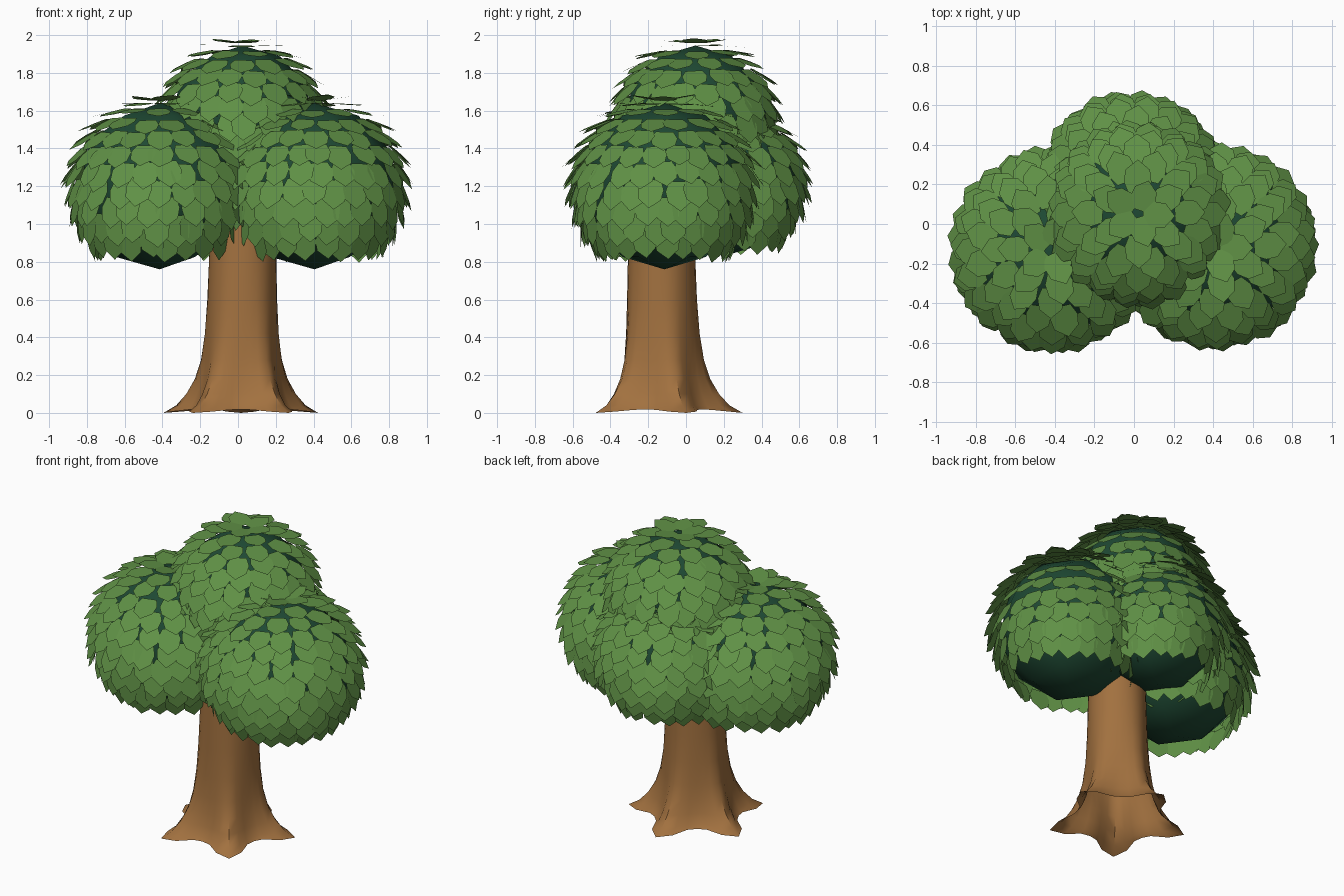
import bpy, bmesh, math, random
from mathutils import Vector

if "Cube" in bpy.data.objects:
    bpy.data.objects.remove(bpy.data.objects["Cube"])

random.seed(4)


def material(name, color):
    m = bpy.data.materials.new(name)
    m.diffuse_color = (*color, 1)
    m.use_nodes = True
    m.node_tree.nodes["Principled BSDF"].inputs["Base Color"].default_value = m.diffuse_color
    return m


BARK = material("bark", (0.36, 0.165, 0.05))
LEAF = material("leaf", (0.115, 0.28, 0.06))
CORE = material("dark_foliage", (0.013, 0.065, 0.033))


def finish(name, bm, mat, smooth=False):
    mesh = bpy.data.meshes.new(name)
    bm.to_mesh(mesh)
    bm.free()
    mesh.materials.append(mat)
    for p in mesh.polygons:
        p.use_smooth = smooth
    ob = bpy.data.objects.new(name, mesh)
    bpy.context.collection.objects.link(ob)
    return ob


# Trunk: round on top, flaring into five pointed roots, open underneath
def trunk(cx, cy):
    # height, radius along a root, radius between roots
    profile = [(0.0, 0.43, 0.27), (0.04, 0.36, 0.25), (0.1, 0.305, 0.228),
               (0.18, 0.258, 0.208), (0.28, 0.225, 0.196), (0.42, 0.202, 0.187),
               (0.6, 0.188, 0.182), (0.85, 0.178, 0.177), (1.2, 0.165, 0.165)]
    n = 30
    bm = bmesh.new()
    rings = []
    for z, root, valley in profile:
        ring = []
        for i in range(n):
            a = 2 * math.pi * i / n
            w = ((1 + math.cos(5 * a)) / 2) ** 1.7
            r = valley + (root - valley) * w
            lift = 0.018 * (1 - w) if z == 0 else 0
            ring.append(bm.verts.new((cx + 0.012 * z - r * math.sin(a),
                                      cy + r * math.cos(a), z + lift)))
        rings.append(ring)
    for lo, hi in zip(rings, rings[1:]):
        for i in range(n):
            j = (i + 1) % n
            bm.faces.new((lo[i], lo[j], hi[j], hi[i]))
    bm.faces.new(rings[-1])
    ob = finish("trunk", bm, BARK, True)
    bpy.context.view_layer.objects.active = ob
    ob.select_set(True)
    bpy.ops.object.shade_smooth_by_angle(angle=math.radians(50))
    ob.select_set(False)


# Leaf outline: (across, along), narrow base, wide shoulders, pointed tip
OUTLINE = [(-0.045, 0.0), (0.045, 0.0), (0.068, 0.055), (0.06, 0.115),
           (0.0, 0.165), (-0.06, 0.115), (-0.068, 0.055)]


def add_leaf(bm, center, radius, polar, azim):
    out = Vector((math.sin(polar) * math.cos(azim),
                  math.sin(polar) * math.sin(azim), math.cos(polar)))
    down = Vector((math.cos(polar) * math.cos(azim),
                   math.cos(polar) * math.sin(azim), -math.sin(polar)))
    side = out.cross(down)
    tilt = math.radians(10 + 8 * math.sin(polar) + random.uniform(-4, 4))
    twist = math.radians(random.uniform(-7, 7))
    along = down * math.cos(tilt) + out * math.sin(tilt)
    along, side = (along * math.cos(twist) + side * math.sin(twist),
                   side * math.cos(twist) - along * math.sin(twist))
    base = center + out * (radius + 0.014)
    s = random.uniform(0.95, 1.05)
    bm.faces.new([bm.verts.new(base + side * (u * s) + along * (v * s))
                  for u, v in OUTLINE])


# Foliage clump: dark ball covered in overlapping rows of leaves
def clump(name, center, radius):
    center = Vector(center)
    bm = bmesh.new()
    bmesh.ops.create_icosphere(bm, subdivisions=2, radius=radius)
    bmesh.ops.translate(bm, verts=bm.verts, vec=center)
    finish(name + "_core", bm, CORE, True)

    bm = bmesh.new()
    rows = 11
    for k in range(rows):
        polar = math.radians(3 + 118 * k / (rows - 1))
        count = max(5, round(2 * math.pi * radius * math.sin(polar) / 0.106))
        for i in range(count):
            azim = 2 * math.pi * (i + 0.5 * (k % 2)) / count
            add_leaf(bm, center, radius, polar + random.uniform(-0.025, 0.025),
                     azim + random.uniform(-0.04, 0.04))
    finish(name + "_leaves", bm, LEAF)


trunk(0.015, -0.13)
clump("left_clump", (-0.415, -0.13, 1.2), 0.44)
clump("right_clump", (0.405, -0.115, 1.2), 0.44)
clump("back_clump", (-0.01, 0.2, 1.22), 0.39)
clump("top_clump", (0.02, 0.05, 1.56), 0.385)
